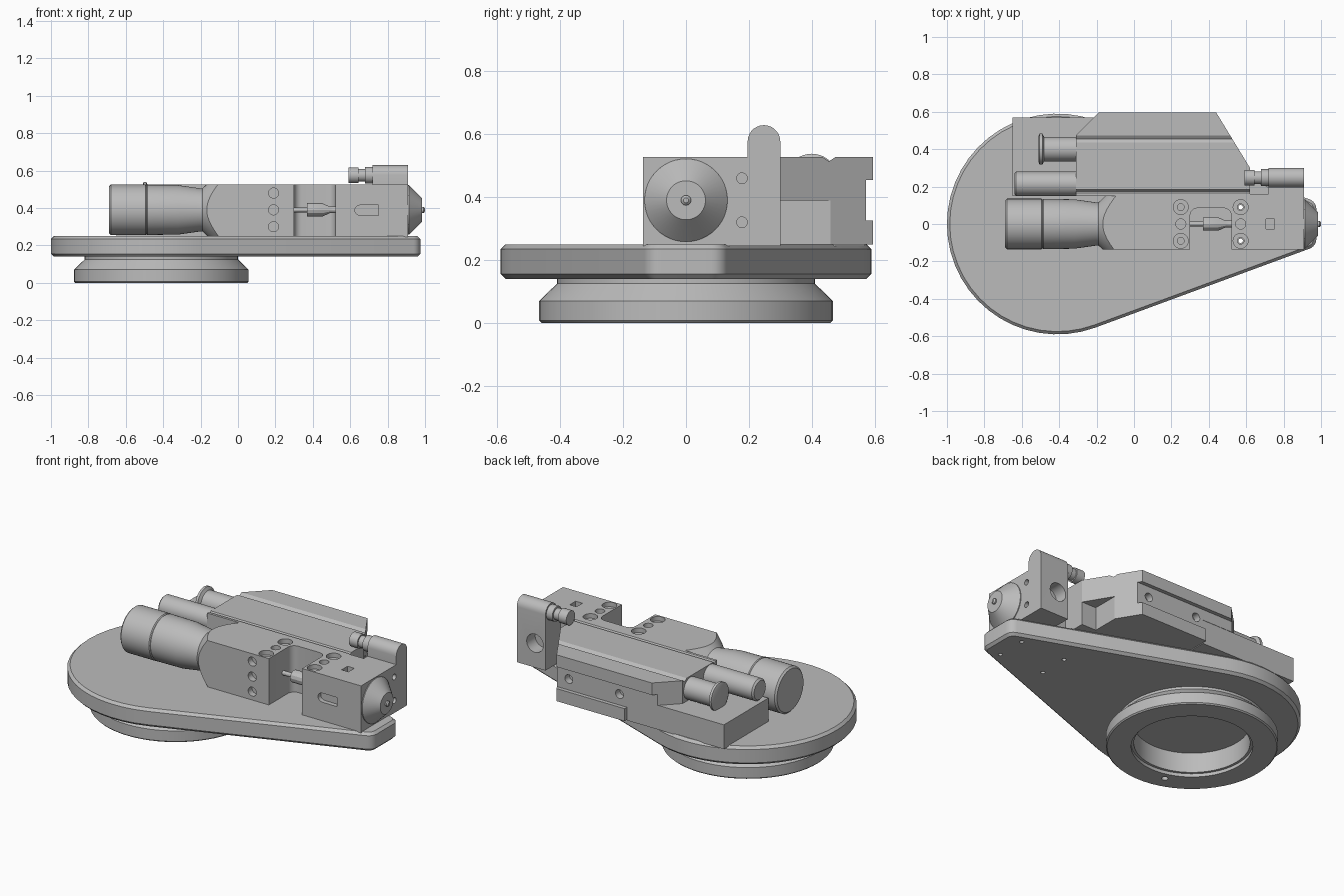
import bpy, bmesh, math
from mathutils import Vector

old = bpy.data.objects.get("Cube")
if old:
    bpy.data.objects.remove(old, do_unlink=True)

GREY = (0.5, 0.5, 0.5, 1)
metal = bpy.data.materials.new("plain grey metal")
metal.use_nodes = True
metal.diffuse_color = GREY
metal.node_tree.nodes["Principled BSDF"].inputs["Base Color"].default_value = GREY


def place(axis, along, u, v):
    return {"x": (along, u, v), "y": (u, along, v), "z": (u, v, along)}[axis]


def finish(name, bm):
    bmesh.ops.recalc_face_normals(bm, faces=bm.faces)
    mesh = bpy.data.meshes.new(name)
    bm.to_mesh(mesh)
    bm.free()
    mesh.materials.append(metal)
    ob = bpy.data.objects.new(name, mesh)
    bpy.context.collection.objects.link(ob)
    return ob


def prism(name, outline, axis, lo, hi):
    """Extrude a 2D outline along an axis."""
    bm = bmesh.new()
    face = bm.faces.new([bm.verts.new(place(axis, lo, u, v)) for u, v in outline])
    out = bmesh.ops.extrude_face_region(bm, geom=[face])
    moved = [g for g in out["geom"] if isinstance(g, bmesh.types.BMVert)]
    bmesh.ops.translate(bm, verts=moved, vec=Vector(place(axis, hi - lo, 0, 0)))
    return finish(name, bm)


def box(name, x0, x1, y0, y1, z0, z1):
    return prism(name, [(x0, y0), (x1, y0), (x1, y1), (x0, y1)], "z", z0, z1)


def turned(name, profile, axis, u=0, v=0, n=40, ring=False):
    """Revolve (position, radius) pairs about an axis; ring closes the profile."""
    bm = bmesh.new()
    loops = []
    for pos, r in profile:
        angles = [2 * math.pi * i / n for i in range(n)]
        loops.append([bm.verts.new(place(axis, pos, u + r * math.cos(a), v + r * math.sin(a)))
                      for a in angles])
    pairs = list(zip(loops, loops[1:]))
    if ring:
        pairs.append((loops[-1], loops[0]))
    else:
        bm.faces.new(loops[0])
        bm.faces.new(loops[-1])
    for a, b in pairs:
        for i in range(n):
            j = (i + 1) % n
            bm.faces.new((a[i], a[j], b[j], b[i]))
    return finish(name, bm)


def apply(ob, mod):
    bpy.context.view_layer.objects.active = ob
    bpy.ops.object.modifier_apply(modifier=mod.name)


def cut(ob, cutter):
    mod = ob.modifiers.new("cut", "BOOLEAN")
    mod.operation, mod.solver, mod.object = "DIFFERENCE", "EXACT", cutter
    apply(ob, mod)
    bpy.data.objects.remove(cutter, do_unlink=True)


def drill(ob, axis, u, v, r, lo, hi):
    cut(ob, turned("drill", [(lo, r), (hi, r)], axis, u, v, 20))


def bevel(ob, width, segments=1, limit=60):
    mod = ob.modifiers.new("bevel", "BEVEL")
    mod.width, mod.segments, mod.angle_limit = width, segments, math.radians(limit)
    mod.limit_method = "ANGLE"
    apply(ob, mod)


def arc(cx, cy, r, a0, a1, n):
    steps = [math.radians(a0 + (a1 - a0) * i / n) for i in range(n + 1)]
    return [(cx + r * math.cos(a), cy + r * math.sin(a)) for a in steps]


# Teardrop base plate
CX = -0.41
plate = prism("base_plate", arc(CX, 0, 0.59, 70, 290, 30) + arc(0.92, -0.08, 0.055, -70, 0, 6)
              + arc(0.92, 0.08, 0.055, 0, 70, 6), "z", 0.14, 0.25)
bevel(plate, 0.015)
for y in (-0.09, 0.09):
    drill(plate, "z", 0.57, y, 0.012, 0, 0.4)
    drill(plate, "z", 0.87, y, 0.012, 0, 0.18)

# Dovetail mounting ring under the plate
mount = turned("mounting_ring", [(0, 0.46), (0.007, 0.467), (0.07, 0.467), (0.125, 0.41), (0.145, 0.41),
                                 (0.145, 0.315), (0.02, 0.315), (0.02, 0.33), (0, 0.33)],
               "z", CX, 0, 64, ring=True)
drill(mount, "z", -0.52, -0.36, 0.018, -0.1, 0.04)

# Main body, with cone-turned end and open window
ZC = 0.39
body = box("main_body", -0.2, 0.91, -0.137, 0.16, 0.245, 0.527)
cut(body, turned("cone", [(-0.3, 0.115), (-0.19, 0.115), (-0.09, 0.21), (-0.09, 0.4), (-0.3, 0.4)],
                 "x", 0, ZC, 48, ring=True))
window = [(0.3, -0.3), (0.52, -0.3)] + arc(0.48, 0.045, 0.04, 0, 90, 6) + arc(0.34, 0.045, 0.04, 90, 180, 6)
cut(body, prism("window", window, "z", 0.1, 0.7))
for x in (0.25, 0.57):
    drill(body, "z", x, 0, 0.027, 0.49, 0.6)
    for y in (-0.09, 0.09):
        drill(body, "z", x, y, 0.04, 0.5, 0.6)
        drill(body, "z", x, y, 0.018, 0.2 if x > 0.5 else 0.46, 0.55)
for z in (0.3, 0.39, 0.48):
    drill(body, "y", 0.19, z, 0.027, -0.2, -0.1)
slot = [(0.75, 0.36), (0.75, 0.415)] + arc(0.652, 0.388, 0.027, 90, 270, 8)
cut(body, prism("slot", slot, "y", -0.2, -0.11))
cut(body, box("slot", 0.705, 0.75, -0.028, 0.028, 0.49, 0.6))

# Side block with a rounded upright
block = prism("side_block", [(0.15, 0.245), (0.3, 0.245)] + arc(0.248, 0.577, 0.052, 0, 180, 14)
              + [(0.196, 0.527), (0.15, 0.527)], "x", 0.72, 0.91)
drill(block, "y", 0.79, ZC, 0.055, 0.22, 0.4)
for z in (0.32, 0.46):
    drill(block, "x", 0.178, z, 0.017, 0.87, 1)

# Rear housing: chamfered outline, back channel, grooves and pocket
rear = prism("rear_housing", [(-0.31, 0.15), (0.62, 0.15), (0.62, 0.3), (0.44, 0.595),
                              (-0.19, 0.595), (-0.31, 0.475)], "z", 0.25, 0.527)
cut(rear, box("channel", -1, 1, 0.572, 0.8, 0.325, 0.455))
cut(rear, box("lip", -1, -0.01, 0.569, 0.8, 0.1, 0.39))
cut(rear, box("pocket", 0.522, 1, 0.3, 0.46, 0.1, 0.39))
for y, w in ((0.455, 0.024), (0.175, 0.012)):
    cut(rear, prism("groove", [(y - w, 0.53), (y, 0.514), (y + w, 0.53)], "x", -1, 1))
for x in (0.04, 0.375):
    drill(rear, "y", x, ZC, 0.026, 0.53, 0.7)

# Low slab beside the rear housing
slab = box("rear_slab", -0.65, -0.01, 0.15, 0.57, 0.245, 0.39)

# Large end cylinder and nose cone
turned("end_cylinder", [(-0.69, 0.125), (-0.68, 0.135), (-0.495, 0.135), (-0.49, 0.13), (-0.485, 0.134),
                        (-0.32, 0.132), (-0.2, 0.115), (-0.19, 0.115)], "x", 0, ZC, 48)
turned("nose_cone", [(0.9, 0.132), (0.915, 0.132), (0.985, 0.062), (0.985, 0.016), (0.993, 0.016),
                     (1.0, 0.008)], "x", 0, ZC, 48)

# Spindle in the window
turned("spindle", [(0.29, 0.013), (0.37, 0.013), (0.37, 0.036), (0.45, 0.036), (0.49, 0.018),
                   (0.53, 0.018)], "x", 0, ZC, 12)

# Rear connector cylinders
turned("long_connector", [(-0.64, 0.055), (-0.63, 0.065), (-0.3, 0.065)], "x", 0.215, 0.46)
turned("flanged_connector", [(-0.51, 0.07), (-0.505, 0.083), (-0.49, 0.083), (-0.48, 0.065),
                             (-0.3, 0.065)], "x", 0.4, 0.455)

# Small stepped fitting on the upright
turned("small_fitting", [(0.59, 0.042), (0.645, 0.042), (0.645, 0.034), (0.68, 0.034), (0.68, 0.045),
                         (0.73, 0.045)], "x", 0.248, 0.575, 24)

# Smooth the round faces, keep edges sharp
bpy.ops.object.select_all(action="DESELECT")
for ob in bpy.context.collection.objects:
    if ob.type == "MESH" and metal.name in ob.data.materials:
        ob.select_set(True)
        bpy.context.view_layer.objects.active = ob
bpy.ops.object.shade_smooth_by_angle(angle=math.radians(25))
